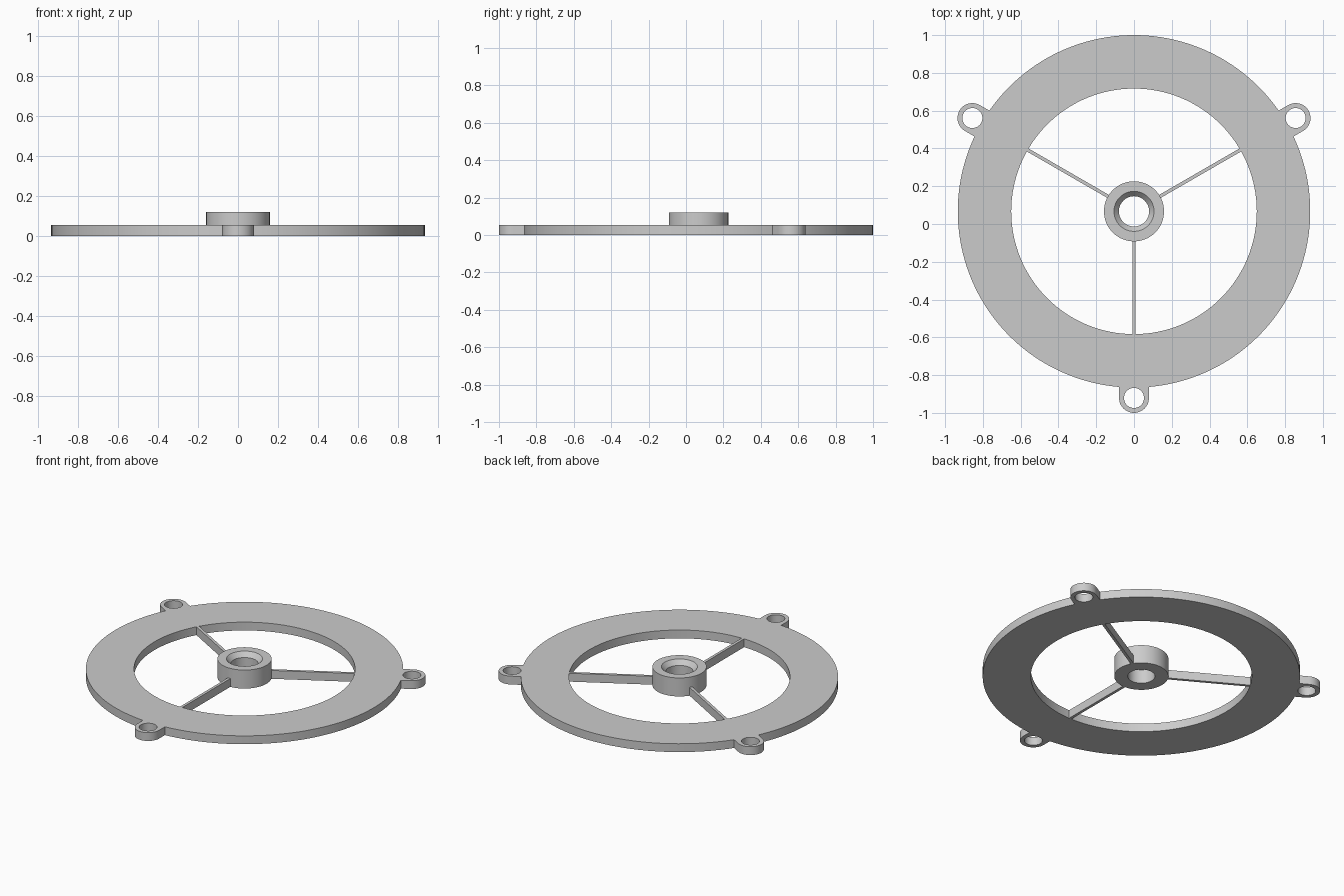
import bpy
import bmesh
from math import sin, cos, asin, pi, radians
from mathutils import Matrix, Vector

CENTER = Vector((0, 0.067, 0))
RING_R, INNER_R, THICK = 0.933, 0.65, 0.054
TAB_DIST, TAB_R, TAB_HOLE_R = 0.988, 0.079, 0.053
HUB_R, BORE_R, SINK_R, HUB_H = 0.159, 0.08, 0.106, 0.12
ARMS = [radians(a) for a in (30, 150, 270)]

cube = bpy.data.objects.get("Cube")
if cube:
    bpy.data.objects.remove(cube)

grey = bpy.data.materials.new("light grey")
grey.use_nodes = True
colour = (0.6, 0.6, 0.6, 1)
grey.diffuse_color = colour
grey.node_tree.nodes["Principled BSDF"].inputs["Base Color"].default_value = colour


def arc(radius, start, end, steps, middle=(0, 0)):
    return [(middle[0] + radius * cos(start + (end - start) * i / steps),
             middle[1] + radius * sin(start + (end - start) * i / steps))
            for i in range(steps + 1)]


def circle(radius, steps, middle=(0, 0)):
    return arc(radius, 0, 2 * pi, steps, middle)[:-1]


def finish(obj):
    obj.data.materials.clear()
    obj.data.materials.append(grey)
    bpy.ops.object.select_all(action="DESELECT")
    obj.select_set(True)
    bpy.context.view_layer.objects.active = obj
    bpy.ops.object.shade_smooth_by_angle(angle=radians(30))


def from_bmesh(name, bm):
    bmesh.ops.recalc_face_normals(bm, faces=bm.faces)
    mesh = bpy.data.meshes.new(name)
    bm.to_mesh(mesh)
    bm.free()
    obj = bpy.data.objects.new(name, mesh)
    obj.location = CENTER
    bpy.context.collection.objects.link(obj)
    finish(obj)


# Flat ring with three screw tabs: an outline with holes, extruded
neck = asin(TAB_R / RING_R)
outline, holes = [], [circle(INNER_R, 128)]
for a in ARMS:
    middle = (TAB_DIST * cos(a), TAB_DIST * sin(a))
    outline += arc(TAB_R, a - pi / 2, a + pi / 2, 24, middle)
    outline += arc(RING_R, a + neck, a + 2 * pi / 3 - neck, 48)
    holes.append(circle(TAB_HOLE_R, 40, middle))

curve = bpy.data.curves.new("ring_outline", "CURVE")
curve.dimensions = "2D"
curve.fill_mode = "BOTH"
curve.extrude = THICK / 2
for points in [outline] + holes:
    spline = curve.splines.new("POLY")
    spline.points.add(len(points) - 1)
    for p, (x, y) in zip(spline.points, points):
        p.co = (x, y, 0, 1)
    spline.use_cyclic_u = True
shape = bpy.data.objects.new("ring_outline", curve)
bpy.context.collection.objects.link(shape)
bpy.context.view_layer.update()
evaluated = shape.evaluated_get(bpy.context.evaluated_depsgraph_get())
bm = bmesh.new()
bm.from_mesh(evaluated.to_mesh())
evaluated.to_mesh_clear()
bpy.data.objects.remove(shape)
bmesh.ops.remove_doubles(bm, verts=bm.verts, dist=0.0001)
bmesh.ops.translate(bm, verts=bm.verts, vec=(0, 0, THICK / 2))
from_bmesh("mounting_ring", bm)

# Hub with a countersunk bore: a closed profile turned around z
bm = bmesh.new()
profile = [(BORE_R, 0), (HUB_R, 0), (HUB_R, HUB_H), (SINK_R, HUB_H),
           (BORE_R, HUB_H - 0.03)]
verts = [bm.verts.new((r, 0, z)) for r, z in profile]
edges = [bm.edges.new((v, verts[i - 1])) for i, v in enumerate(verts)]
bmesh.ops.spin(bm, geom=verts + edges, cent=(0, 0, 0), axis=(0, 0, 1),
               angle=2 * pi, steps=72)
bmesh.ops.remove_doubles(bm, verts=bm.verts, dist=0.0001)
from_bmesh("hub", bm)

# Thin spokes from hub to ring
start, end = HUB_R - 0.002, INNER_R + 0.001
for name, a in zip(("left_spoke", "right_spoke", "front_spoke"), ARMS):
    bm = bmesh.new()
    bmesh.ops.create_cube(bm, size=1, matrix=Matrix.Rotation(a, 4, "Z")
                          @ Matrix.Translation(((start + end) / 2, 0, THICK / 2))
                          @ Matrix.Diagonal((end - start, 0.018, THICK, 1)))
    from_bmesh(name, bm)
